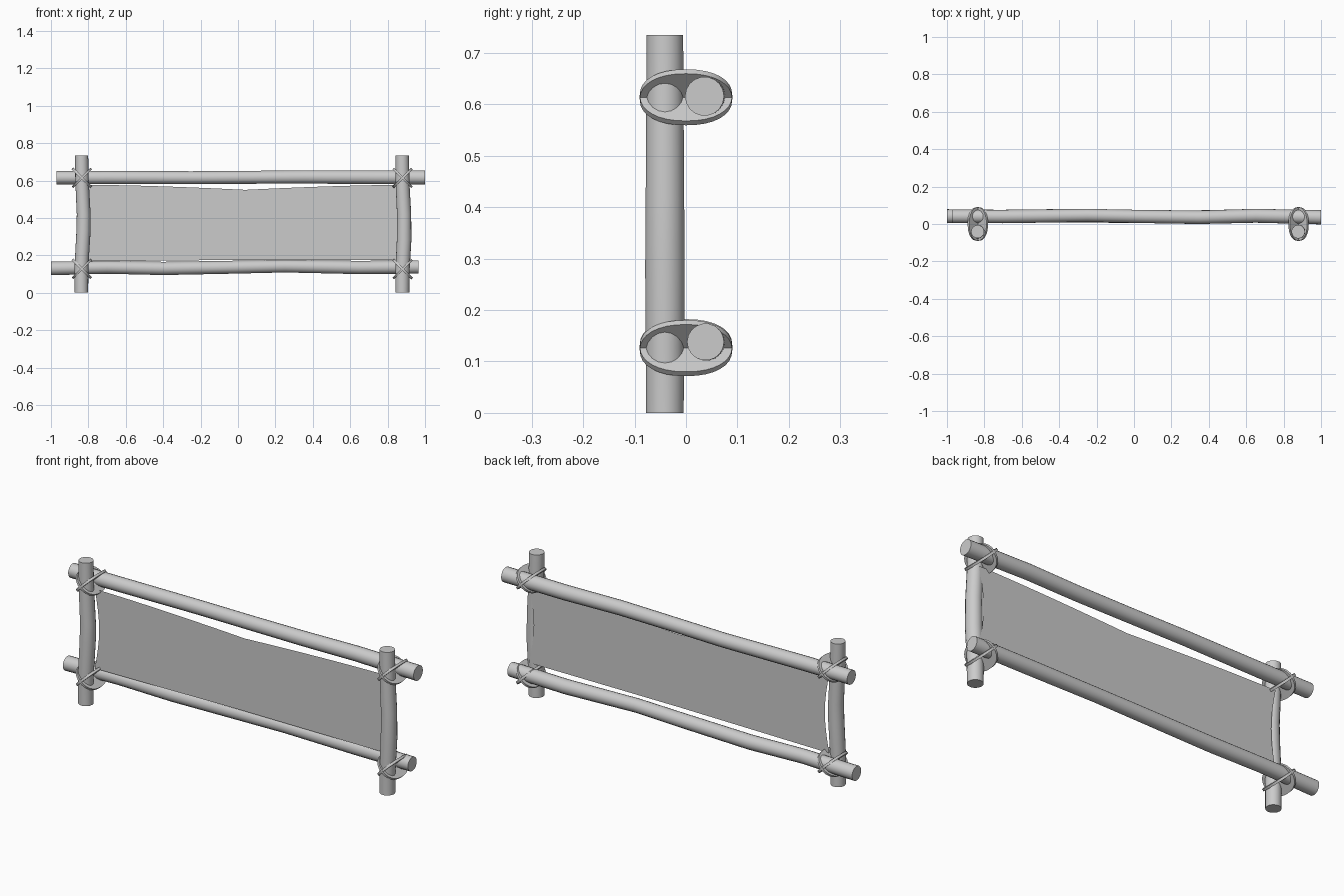
import bpy, bmesh, math
from mathutils import Vector

if "Cube" in bpy.data.objects:
    bpy.data.objects.remove(bpy.data.objects["Cube"])


def finish(bm, name, smooth=True):
    bmesh.ops.recalc_face_normals(bm, faces=bm.faces)
    mesh = bpy.data.meshes.new(name)
    bm.to_mesh(mesh)
    bm.free()
    ob = bpy.data.objects.new(name, mesh)
    bpy.context.collection.objects.link(ob)
    if smooth:
        bpy.context.view_layer.objects.active = ob
        ob.select_set(True)
        bpy.ops.object.shade_smooth_by_angle(angle=math.radians(40))
        ob.select_set(False)
    return ob


def log(name, path, axis, sides=18):
    """Slightly crooked pole; path holds (x, y, z, radius)."""
    bm = bmesh.new()
    rings = []
    for x, y, z, r in path:
        ring = []
        for i in range(sides):
            a = 2 * math.pi * i / sides
            c, s = r * math.cos(a), r * math.sin(a)
            off = Vector((0, c, s)) if axis == 'X' else Vector((c, s, 0))
            ring.append(bm.verts.new(Vector((x, y, z)) + off))
        rings.append(ring)
    for a, b in zip(rings, rings[1:]):
        for i in range(sides):
            j = (i + 1) % sides
            bm.faces.new((a[i], a[j], b[j], b[i]))
    bm.faces.new(rings[0])
    bm.faces.new(rings[-1])
    return finish(bm, name)


def lashing(name, x, z, tilt):
    """Thin oval disc that binds a post to a rail at a slant."""
    bm = bmesh.new()
    rings = []
    for h in (-0.006, 0.006):
        ring = []
        for i in range(32):
            a = 2 * math.pi * i / 32
            c, s = math.cos(a), math.sin(a)
            d = 0.071 * math.copysign(abs(s) ** 0.9, s)
            y = 0.090 * math.copysign(abs(c) ** 0.9, c)
            k = math.sqrt(0.5)
            ring.append(bm.verts.new((x + k * (d - h * tilt), y,
                                      z + k * (d * tilt + h))))
        rings.append(ring)
    for i in range(32):
        j = (i + 1) % 32
        bm.faces.new((rings[0][i], rings[0][j], rings[1][j], rings[1][i]))
    bm.faces.new(rings[0])
    bm.faces.new(rings[1])
    return finish(bm, name)


# Upright posts, bowed a little in the middle
log("left_post", [(-.837, -.041, 0, .036), (-.837, -.041, .14, .037), (-.826, -.041, .33, .038),
                  (-.825, -.041, .42, .037), (-.834, -.041, .60, .036), (-.836, -.041, .735, .035)], 'Z')
log("right_post", [(.879, -.041, 0, .037), (.88, -.041, .13, .038), (.888, -.041, .28, .039),
                   (.888, -.041, .42, .038), (.88, -.041, .58, .037), (.878, -.041, .735, .036)], 'Z')

# Long rails behind the posts
log("top_rail", [(-.97, .041, .615, .036), (-.7, .040, .616, .036), (-.25, .046, .615, .035),
                 (.05, .040, .617, .035), (.35, .036, .619, .036), (.65, .044, .618, .037),
                 (1, .036, .616, .038)], 'X')
log("bottom_rail", [(-1, .042, .130, .037), (-.7, .040, .136, .035), (-.4, .044, .130, .036),
                    (0, .041, .137, .035), (.25, .037, .142, .034), (.65, .044, .135, .036),
                    (.965, .038, .138, .036)], 'X')

# Crossed lashings at every joint
for side, x in (("left", -.835), ("right", .88)):
    for level, z in (("lower", .126 if side == "right" else .128), ("upper", .614)):
        for t in (1, -1):
            lashing(f"{side}_{level}_lashing_{'a' if t > 0 else 'b'}", x, z, t)

# Hanging cloth panel with sagging edges
bm = bmesh.new()
NU, NV = 16, 8
grid = []
for i in range(NU + 1):
    u = i / NU
    col = []
    for j in range(NV + 1):
        v = j / NV
        bow = math.sin(math.pi * v)
        x0, x1 = -.815 + .025 * bow, .893 - .027 * bow
        x = x0 + (x1 - x0) * u
        t = 1 - abs(2 * u - 1)
        low = .168 + .008 * min(1, 2 * u)
        high = .577 - .027 * t ** 1.6
        col.append(bm.verts.new((x, 0, low + (high - low) * v)))
    grid.append(col)
for i in range(NU):
    for j in range(NV):
        bm.faces.new((grid[i][j], grid[i + 1][j], grid[i + 1][j + 1], grid[i][j + 1]))
finish(bm, "cloth_panel")
